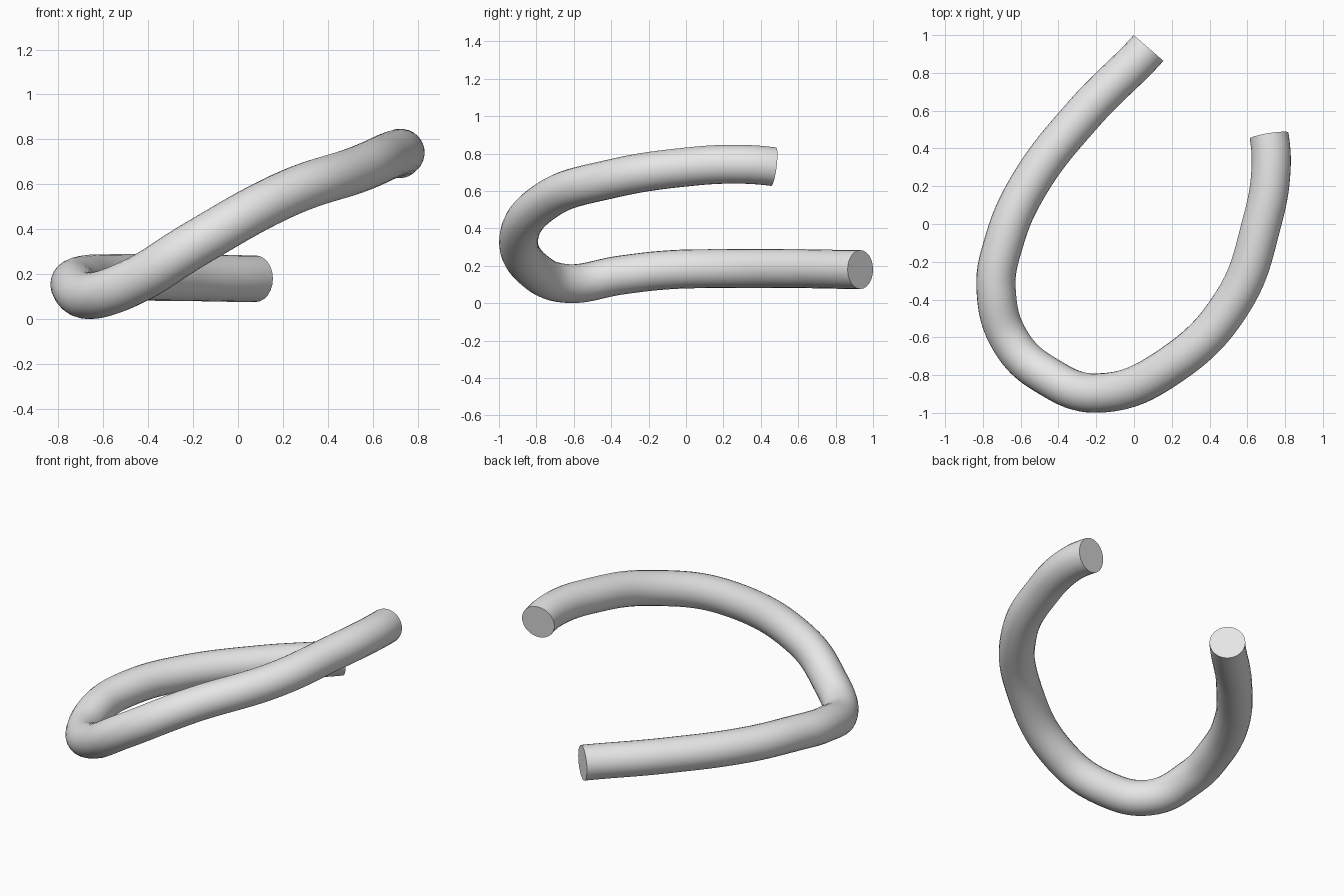
import bpy
import math
from mathutils import Vector

cube = bpy.data.objects.get("Cube")
if cube:
    bpy.data.objects.remove(cube, do_unlink=True)

# Plain grey material
grey = bpy.data.materials.new("light_grey")
grey.use_nodes = True
colour = (0.8, 0.8, 0.8, 1.0)
grey.diffuse_color = colour
grey.node_tree.nodes["Principled BSDF"].inputs["Base Color"].default_value = colour

# Centre line of the bent tube, from the low end to the raised end
path = [
    (0.077, 0.932, 0.18), (-0.26, 0.59, 0.185), (-0.56, 0.2, 0.185),
    (-0.69, -0.1, 0.178), (-0.73, -0.35, 0.15), (-0.648, -0.63, 0.105),
    (-0.45, -0.81, 0.175), (-0.19, -0.895, 0.335), (0.2, -0.745, 0.55),
    (0.53, -0.4, 0.665), (0.675, 0.0, 0.728), (0.725, 0.28, 0.743),
    (0.715, 0.468, 0.73),
]
curve = bpy.data.curves.new("bent_tube", "CURVE")
curve.dimensions = "3D"
curve.resolution_u = 10
curve.bevel_depth = 0.104
curve.bevel_resolution = 10
curve.use_fill_caps = True
spline = curve.splines.new("BEZIER")
spline.bezier_points.add(len(path) - 1)
for point, co in zip(spline.bezier_points, path):
    point.co = co
    point.handle_left_type = point.handle_right_type = "AUTO"

# Aim the two open ends so that their caps are cut square to the tube
for point, aim in ((spline.bezier_points[0], (-0.106, -0.122, 0)),
                   (spline.bezier_points[-1], (0.01, -0.062, 0.008))):
    point.handle_left_type = point.handle_right_type = "FREE"
    offset = Vector(aim)
    inner, outer = point.co + offset, point.co - offset
    first = point == spline.bezier_points[0]
    point.handle_right = inner if first else outer
    point.handle_left = outer if first else inner

tube = bpy.data.objects.new("bent_tube", curve)
bpy.context.collection.objects.link(tube)
curve.materials.append(grey)

# Turn into a mesh with smooth sides and sharp cap rims
bpy.ops.object.select_all(action="DESELECT")
tube.select_set(True)
bpy.context.view_layer.objects.active = tube
bpy.ops.object.convert(target="MESH")
bpy.ops.object.shade_smooth_by_angle(angle=math.radians(40))
